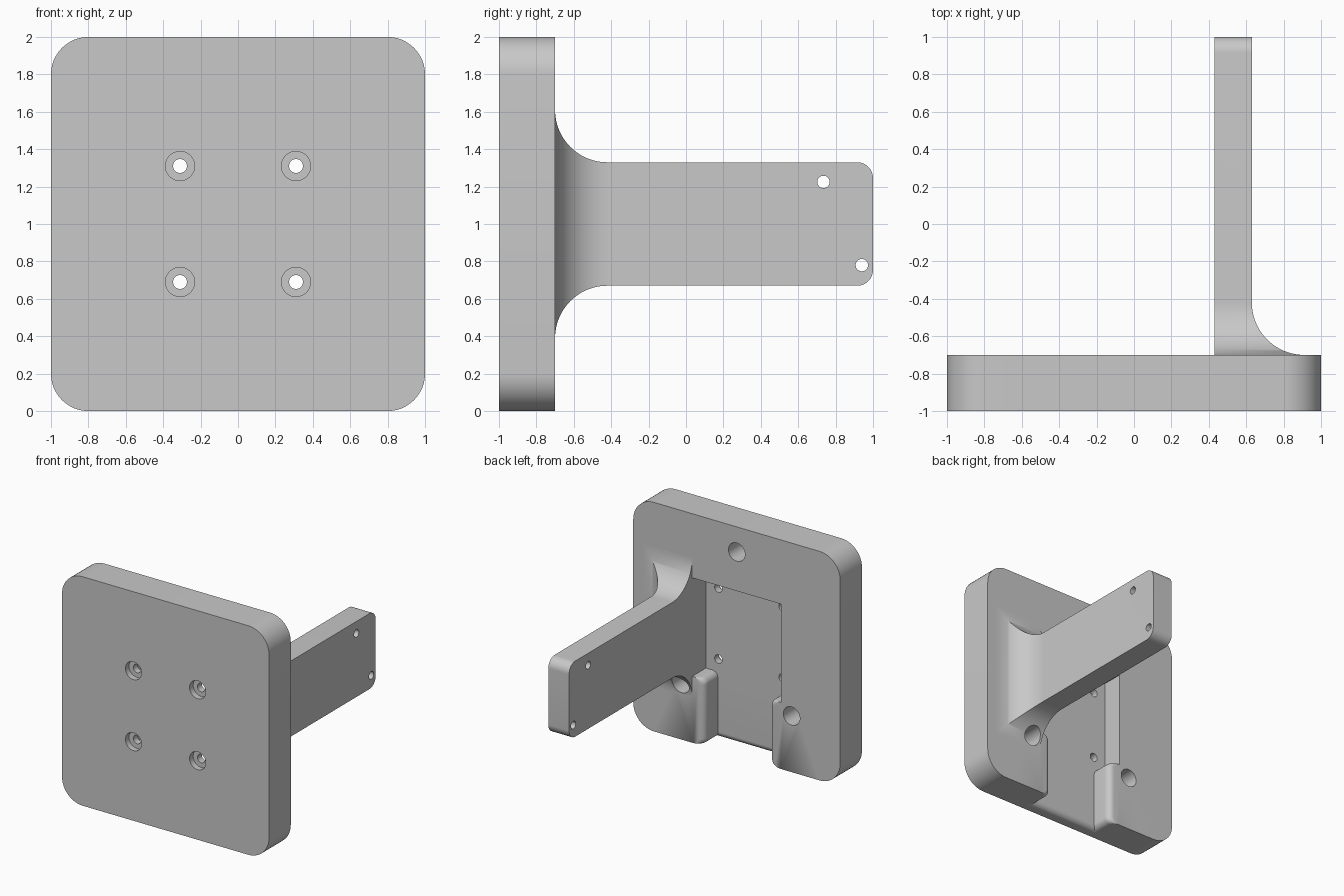
import bpy, bmesh, math

cube = bpy.data.objects.get("Cube")
if cube:
    bpy.data.objects.remove(cube, do_unlink=True)

grey = bpy.data.materials.new("plain grey")
grey.use_nodes = True
GREY = (0.58, 0.58, 0.58, 1)
grey.diffuse_color = GREY
grey.node_tree.nodes["Principled BSDF"].inputs["Base Color"].default_value = GREY

BACK, FLOOR = -0.70, -0.89      # back face of the plate, floor of its pocket
STEPS = 12


def loft(name, rings):
    """Skin a list of equal-length point rings and cap both ends."""
    bm = bmesh.new()
    loops = [[bm.verts.new(p) for p in ring] for ring in rings]
    n = len(loops[0])
    for a, b in zip(loops, loops[1:]):
        for i in range(n):
            j = (i + 1) % n
            bm.faces.new((a[i], a[j], b[j], b[i]))
    bm.faces.new(loops[0])
    bm.faces.new(loops[-1])
    bmesh.ops.recalc_face_normals(bm, faces=bm.faces)
    mesh = bpy.data.meshes.new(name)
    bm.to_mesh(mesh)
    bm.free()
    mesh.materials.append(grey)
    obj = bpy.data.objects.new(name, mesh)
    bpy.context.collection.objects.link(obj)
    return obj


def rod(axis, a, b, u, z, r):
    """Round cutter along x (u is y) or along y (u is x)."""
    rings = []
    for t in (a, b):
        ring = []
        for i in range(40):
            ang = math.tau * i / 40
            v, w = u + r * math.cos(ang), z + r * math.sin(ang)
            ring.append((t, v, w) if axis == "x" else (v, t, w))
        rings.append(ring)
    return loft("hole_cutter", rings)


def box(x0, x1, y0, y1, z0, z1):
    return loft("box_cutter", [[(x0, y0, z), (x1, y0, z), (x1, y1, z), (x0, y1, z)]
                               for z in (z0, z1)])


def cut(obj, cutters):
    bpy.context.view_layer.objects.active = obj
    for c in cutters:
        c.hide_render = True
        mod = obj.modifiers.new("cut", "BOOLEAN")
        mod.operation, mod.solver, mod.object = "DIFFERENCE", "EXACT", c
        bpy.ops.object.modifier_apply(modifier=mod.name)


def drop(r, d):
    """Inset of a quarter-round edge at distance d from its end."""
    return r - math.sqrt(max(0, r * r - (r - d) ** 2))


# Square plate with rounded corners
R = 0.2
outline = []
for k, (sx, sz) in enumerate(((1, 1), (-1, 1), (-1, -1), (1, -1))):
    for i in range(STEPS + 1):
        ang = math.pi / 2 * (k + i / STEPS)
        outline.append((sx * (1 - R) + R * math.cos(ang),
                        1 + sz * (1 - R) + R * math.sin(ang)))
plate = loft("mounting_plate", [[(x, y, z) for x, z in outline] for y in (-1, BACK)])

# Arm: flared at the root on three sides, rounded at the tip
ROOT, TIP, HALF = 0.28, 0.085, 0.33
stations = []
for i in range(STEPS * 2 + 1):
    ang = math.pi / 2 * i / (STEPS * 2)
    stations.append((BACK + ROOT * (1 - math.cos(ang)), ROOT * (1 - math.sin(ang)), 0))
for i in range(STEPS + 1):
    ang = math.pi / 2 * i / STEPS
    stations.append((1 - TIP + TIP * math.sin(ang), 0, TIP * (1 - math.cos(ang))))
rings = []
for y, flare, inset in stations:
    h = HALF + flare - inset
    x0, x1 = 0.43, 0.63 + flare
    rings.append([(x0, y, 1 - h), (x1, y, 1 - h), (x1, y, 1 + h), (x0, y, 1 + h)])
arm = loft("arm", rings)

# Pocket in the back, and a narrower round-edged channel open at the bottom
pocket = box(-0.43, 0.43, FLOOR, -0.6, 0.58, 1.44)
F, TOP, WALL = 0.055, 0.58, 0.315
levels = [(-0.05, F, F)]
for i in range(STEPS + 1):
    d = F * (1 - math.cos(math.pi / 2 * i / STEPS))
    levels.append((d, drop(F, d), drop(F, d)))
for i in range(STEPS, -1, -1):
    d = F * (1 - math.cos(math.pi / 2 * i / STEPS))
    levels.append((TOP - d, drop(F, d), 0))
levels.append((TOP + 0.04, F, 0))
rings = []
for z, widen, deepen in levels:
    side = [(WALL + widen, FLOOR - deepen)]
    for i in range(9):
        ang = math.pi / 2 * i / 8
        side.append((WALL + widen + F * (1 - math.cos(ang)), BACK - F + F * math.sin(ang)))
    side.append((WALL + widen + F, BACK + 0.1))
    rings.append([(x, y, z) for x, y in side] + [(-x, y, z) for x, y in reversed(side)])
channel = loft("channel_cutter", rings)

# Counterbored screw holes, blind sockets in the back, cross holes in the arm
screws = []
for x in (-0.31, 0.31):
    for z in (0.69, 1.31):
        screws.append(rod("y", -1.1, -0.95, x, z, 0.078))
        screws.append(rod("y", -1.2, -0.6, x, z, 0.037))
sockets = [rod("y", FLOOR, -0.3, x, z, 0.08)
           for x, z in ((0, 1.78), (-0.53, 0.49), (0.53, 0.49))]
cross = [rod("x", 0.3, 0.8, y, z, 0.033) for y, z in ((0.735, 1.225), (0.94, 0.78))]

cut(plate, [pocket, channel] + screws + sockets)
cut(arm, [sockets[-1]] + cross)
for c in [pocket, channel] + screws + sockets + cross:
    bpy.data.objects.remove(c, do_unlink=True)

# Smooth rounds, crisp edges
for o in bpy.context.view_layer.objects:
    o.select_set(o in (plate, arm))
bpy.context.view_layer.objects.active = plate
bpy.ops.object.shade_smooth_by_angle(angle=math.radians(30))
